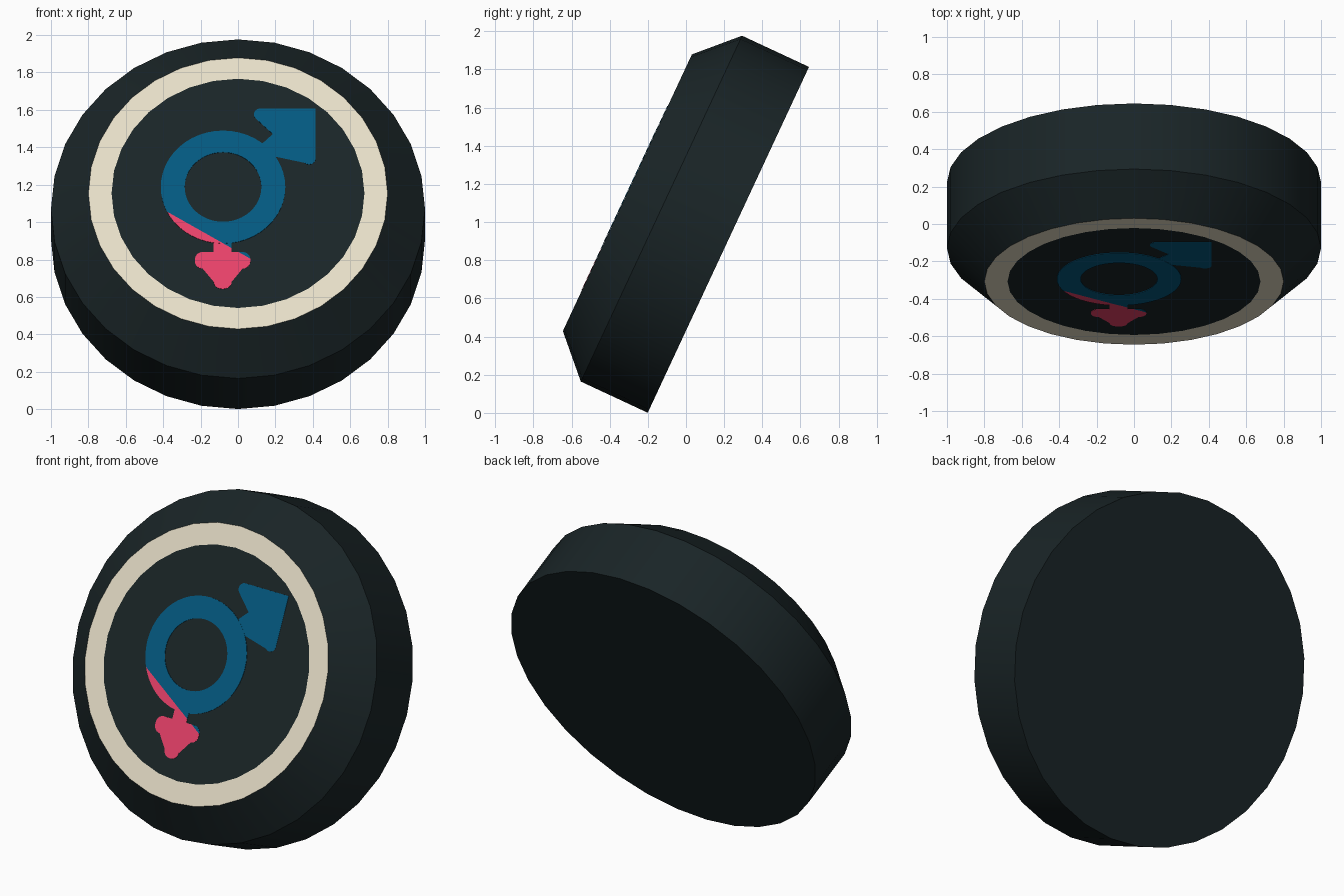
import bpy, bmesh, math
from mathutils import Matrix, Vector

if "Cube" in bpy.data.objects:
    bpy.data.objects.remove(bpy.data.objects["Cube"])

TILT = math.radians(65)      # disc leans back 25 degrees
MID, FRONT = 0.387, 0.584    # depth of rim and of front face
TO_WORLD = Matrix.Translation((0, 0.222, 0.907)) @ Matrix.Rotation(TILT, 4, 'X')


def material(name, rgb):
    m = bpy.data.materials.new(name)
    m.diffuse_color = (*rgb, 1)
    m.use_nodes = True
    m.node_tree.nodes["Principled BSDF"].inputs["Base Color"].default_value = m.diffuse_color
    return m


DARK = material("dark slate", (0.010, 0.018, 0.020))
CREAM = material("cream", (0.80, 0.74, 0.58))
BLUE = material("blue", (0.001, 0.10, 0.217))
PINK = material("pink", (0.80, 0.052, 0.14))


def finish(bm, name, mats):
    bmesh.ops.recalc_face_normals(bm, faces=bm.faces)
    bm.transform(TO_WORLD)
    me = bpy.data.meshes.new(name)
    bm.to_mesh(me)
    bm.free()
    for m in mats:
        me.materials.append(m)
    ob = bpy.data.objects.new(name, me)
    bpy.context.collection.objects.link(ob)
    return ob


def circle(bm, r, h, n, cx=0, cy=0):
    return [bm.verts.new((cx + r * math.cos(2 * math.pi * i / n),
                          cy + r * math.sin(2 * math.pi * i / n), h)) for i in range(n)]


def bridge(bm, a, b, mat=0):
    n = len(a)
    for i in range(n):
        j = (i + 1) % n
        bm.faces.new((a[i], a[j], b[j], b[i])).material_index = mat


# Button body: turned profile, cream band inset in the front face
bm = bmesh.new()
rings = [circle(bm, r, h, 32) for r, h in
         ((1, 0), (1, MID), (0.8, FRONT), (0.676, FRONT))]
bm.faces.new(rings[0])
bm.faces.new(rings[-1])
for k in range(3):
    bridge(bm, rings[k], rings[k + 1], 1 if k == 2 else 0)
body = finish(bm, "button_body", [DARK, CREAM])
bpy.context.view_layer.objects.active = body
body.select_set(True)
bpy.ops.object.shade_smooth_by_angle(angle=math.radians(30))


def rounded(corners, steps=6):
    """Outline from (x, y, radius) corners with true arc fillets."""
    out = []
    for i, (x, y, r) in enumerate(corners):
        p = Vector((x, y))
        if r == 0:
            out.append(p)
            continue
        a = (Vector(corners[i - 1][:2]) - p).normalized()
        b = (Vector(corners[(i + 1) % len(corners)][:2]) - p).normalized()
        half = a.angle(b) / 2
        c = p + (a + b).normalized() * r / math.sin(half)
        setback = r / math.tan(half)
        start, end = (p + a * setback - c).normalized(), (p + b * setback - c).normalized()
        out += [c + start.slerp(end, k / steps) * r for k in range(steps + 1)]
    return out


def plate(bm, name, height):
    """Split a flat shape along the slanted colour line, colour it, thicken it."""
    point, normal = Vector((-0.385, -0.106, 0)), Vector((0.622, 1, 0))
    bmesh.ops.triangulate(bm, faces=bm.faces[:])
    bmesh.ops.bisect_plane(bm, geom=bm.verts[:] + bm.edges[:] + bm.faces[:],
                           plane_co=point, plane_no=normal)
    for f in bm.faces:
        above = (f.calc_center_median() - point).dot(normal) > 0
        f.material_index = 0 if above else 1
    res = bmesh.ops.extrude_face_region(bm, geom=bm.faces[:], use_keep_orig=True)
    top = [v for v in res["geom"] if isinstance(v, bmesh.types.BMVert)]
    bmesh.ops.translate(bm, verts=top, vec=(0, 0, height))
    bmesh.ops.translate(bm, verts=bm.verts[:], vec=(0, 0, FRONT + 0.0005))
    finish(bm, name, [BLUE, PINK])


# Painted hoop
bm = bmesh.new()
bridge(bm, circle(bm, 0.333, 0, 48, -0.08, 0.036), circle(bm, 0.205, 0, 48, -0.08, 0.036))
plate(bm, "painted_hoop", 0.003)

# Painted arrow: shaft and rounded head
arrow = [(0.115, 0.278, 0), (0.175, 0.222, 0), (0.244, 0.291, 0), (0.415, 0.12, 0.035),
         (0.415, 0.50, 0), (0.035, 0.50, 0.035), (0.186, 0.349, 0)]
# Painted cross: stem and crossbar with rounded ends
R = 0.042
cross = [(-0.13, -0.28, 0), (-0.13, -0.347, 0), (-0.23, -0.347, R), (-0.23, -0.445, R),
         (-0.13, -0.445, 0), (-0.13, -0.564, R), (-0.034, -0.564, R), (-0.034, -0.445, 0),
         (0.066, -0.445, R), (0.066, -0.347, R), (-0.034, -0.347, 0), (-0.034, -0.28, 0)]
for name, outline in (("painted_arrow", arrow), ("painted_cross", cross)):
    bm = bmesh.new()
    bm.faces.new([bm.verts.new((p.x, p.y, 0)) for p in rounded(outline)])
    plate(bm, name, 0.002)
